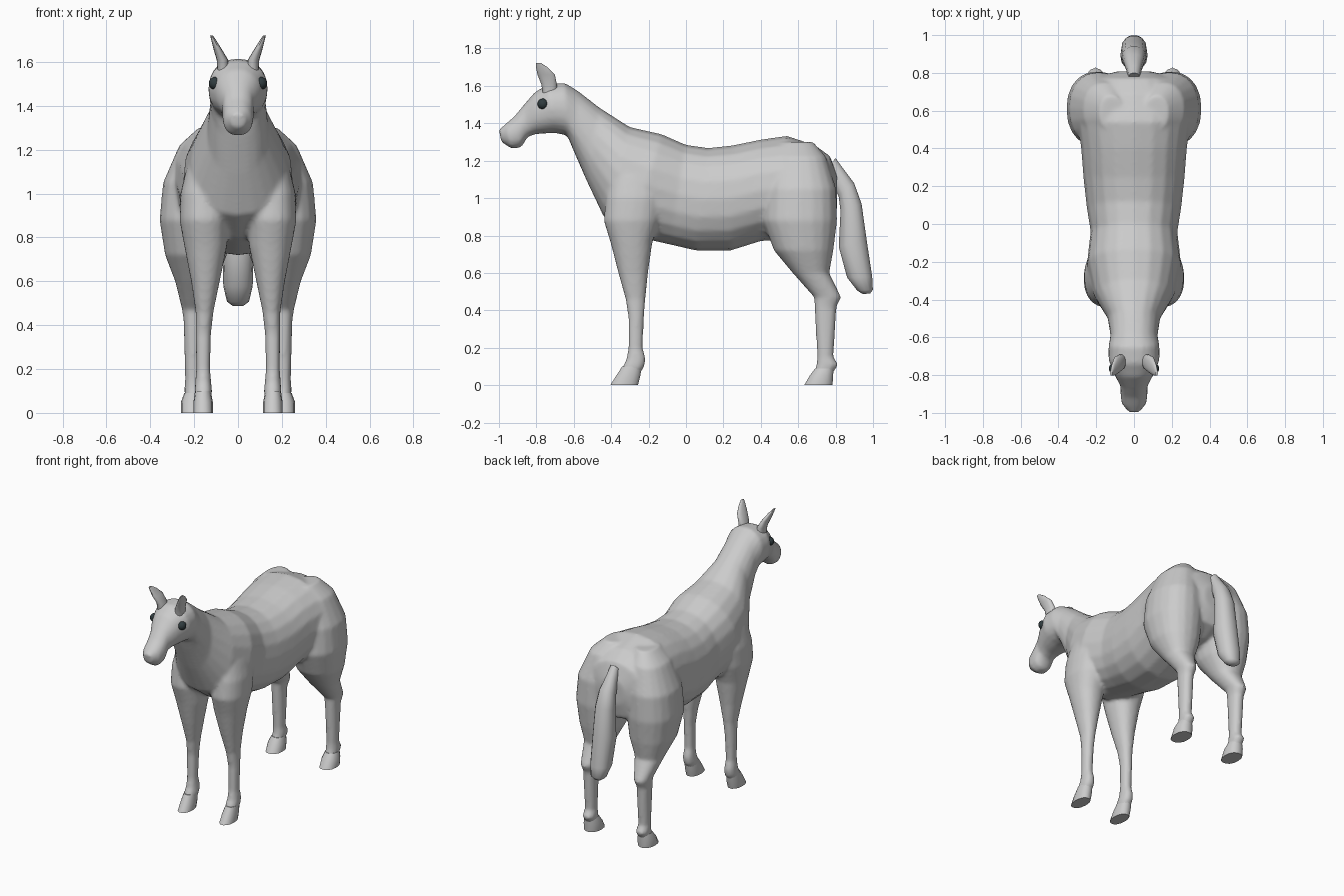
import bpy, bmesh, math
from mathutils import Vector


def spine(yt, zt, yb, zb, w):
    """Ring through a top and a bottom point of the side profile, half width w."""
    t, b = Vector((0, yt, zt)), Vector((0, yb, zb))
    return (t + b) / 2, Vector((w, 0, 0)), (t - b) / 2


def level(z, y0, y1, x0, x1):
    """Horizontal ring filling a box in x and y."""
    return (Vector(((x0 + x1) / 2, (y0 + y1) / 2, z)),
            Vector(((x1 - x0) / 2, 0, 0)), Vector((0, (y1 - y0) / 2, 0)))


def loft(bm, rings, side=1, n=20, power=0.9):
    """Skin a closed tube over rounded rings; side=-1 mirrors it in x."""
    loops = []
    for c, a, b in rings:
        loop = []
        for i in range(n):
            t = 2 * math.pi * i / n
            u, v = math.cos(t), math.sin(t)
            u = math.copysign(abs(u) ** power, u)
            v = math.copysign(abs(v) ** power, v)
            p = c + a * u + b * v
            loop.append(bm.verts.new((p.x * side, p.y, p.z)))
        loops.append(loop)
    for p, q in zip(loops, loops[1:]):
        for i in range(n):
            j = (i + 1) % n
            bm.faces.new((p[i], p[j], q[j], q[i]))
    bm.faces.new(loops[0])
    bm.faces.new(loops[-1])


def finish(bm, name, angle=50):
    bmesh.ops.recalc_face_normals(bm, faces=bm.faces)
    me = bpy.data.meshes.new(name)
    bm.to_mesh(me)
    bm.free()
    ob = bpy.data.objects.new(name, me)
    bpy.context.collection.objects.link(ob)
    bpy.ops.object.select_all(action='DESELECT')
    bpy.context.view_layer.objects.active = ob
    ob.select_set(True)
    bpy.ops.object.shade_smooth_by_angle(angle=math.radians(angle))
    return ob


# Head, neck and torso as one tube from nose to rump
trunk = [spine(*r) for r in (
    (-1.0, 1.365, -.987, 1.30, .03), (-.965, 1.397, -.93, 1.262, .066),
    (-.92, 1.435, -.88, 1.272, .072), (-.87, 1.495, -.845, 1.328, .072),
    (-.81, 1.565, -.80, 1.343, .10), (-.74, 1.608, -.70, 1.348, .135),
    (-.65, 1.617, -.635, 1.335, .135), (-.58, 1.575, -.60, 1.25, .125),
    (-.46, 1.482, -.53, 1.09, .14), (-.30, 1.38, -.44, .90, .215),
    (-.13, 1.342, -.30, .80, .25), (0, 1.285, -.08, .75, .23),
    (.12, 1.268, .05, .72, .25), (.25, 1.282, .24, .72, .268),
    (.40, 1.313, .40, .77, .28), (.54, 1.333, .55, .78, .30),
    (.69, 1.283, .68, .80, .27), (.77, 1.225, .785, .85, .20),
    (.808, 1.12, .808, .95, .09))]

# Legs, shoulder and haunch down to the pastern
front_leg = [level(*r) for r in (
    (1.12, -.40, -.12, .08, .235), (1.0, -.43, -.12, .05, .263),
    (.88, -.44, -.14, .04, .267), (.76, -.403, -.18, .05, .245),
    (.60, -.362, -.203, .083, .214), (.46, -.323, -.217, .112, .193),
    (.36, -.308, -.225, .123, .193), (.20, -.308, -.232, .127, .191),
    (.14, -.318, -.215, .122, .195), (.10, -.338, -.222, .118, .198),
    (.04, -.35, -.26, .125, .19))]
hind_leg = [level(*r) for r in (
    (1.30, .50, .68, .06, .18), (1.22, .46, .75, .04, .268),
    (1.05, .42, .803, .03, .342), (.88, .41, .808, .03, .358),
    (.72, .47, .788, .05, .333), (.60, .57, .766, .10, .287),
    (.47, .685, .83, .152, .255), (.42, .687, .805, .162, .248),
    (.15, .702, .788, .168, .241), (.11, .697, .815, .162, .245),
    (.04, .68, .77, .17, .24))]

bm = bmesh.new()
loft(bm, trunk)
for s in (1, -1):
    loft(bm, front_leg, s)
    loft(bm, hind_leg, s)
body = finish(bm, "body")
# Fuse the tubes into one skin and soften the joins
rm = body.modifiers.new("fuse", 'REMESH')
rm.mode = 'VOXEL'
rm.voxel_size = 0.012
rm.use_smooth_shade = True
sm = body.modifiers.new("soften", 'SMOOTH')
sm.factor = 0.5
sm.iterations = 5

# Hooves and ears
small_parts = {
    "front_hoof": ((.10, -.342, -.235, .124, .196), (.05, -.375, -.243, .115, .203),
                   (0, -.407, -.255, .115, .203)),
    "hind_hoof": ((.09, .69, .79, .165, .245), (.05, .66, .788, .152, .26),
                  (0, .63, .785, .152, .26)),
    "ear": ((1.55, -.765, -.69, .04, .095), (1.61, -.775, -.69, .045, .097),
            (1.66, -.795, -.70, .075, .112), (1.70, -.803, -.74, .10, .122),
            (1.722, -.803, -.775, .115, .127)),
}
for name, rows in small_parts.items():
    for s, tag in ((1, "left"), (-1, "right")):
        bm = bmesh.new()
        loft(bm, [level(*r) for r in rows], s, 14)
        finish(bm, f"{name}_{tag}")

# Tail
bm = bmesh.new()
loft(bm, [spine(*r) for r in (
    (.80, 1.215, .75, 1.15, .03), (.84, 1.16, .79, 1.06, .04),
    (.90, 1.08, .815, 1.01, .055), (.94, .97, .825, .93, .065),
    (.967, .78, .815, .74, .072), (.997, .58, .86, .575, .067),
    (1.0, .51, .915, .505, .05), (.985, .49, .945, .487, .025))], 1, 14)
finish(bm, "tail")

# Eyes
dark = bpy.data.materials.new("eye_dark")
dark.diffuse_color = (.03, .045, .05, 1)
for s, tag in ((1, "left"), (-1, "right")):
    bm = bmesh.new()
    bmesh.ops.create_uvsphere(bm, u_segments=16, v_segments=10, radius=.029)
    bmesh.ops.translate(bm, verts=bm.verts, vec=(s * .104, -.765, 1.503))
    finish(bm, f"eye_{tag}").data.materials.append(dark)
